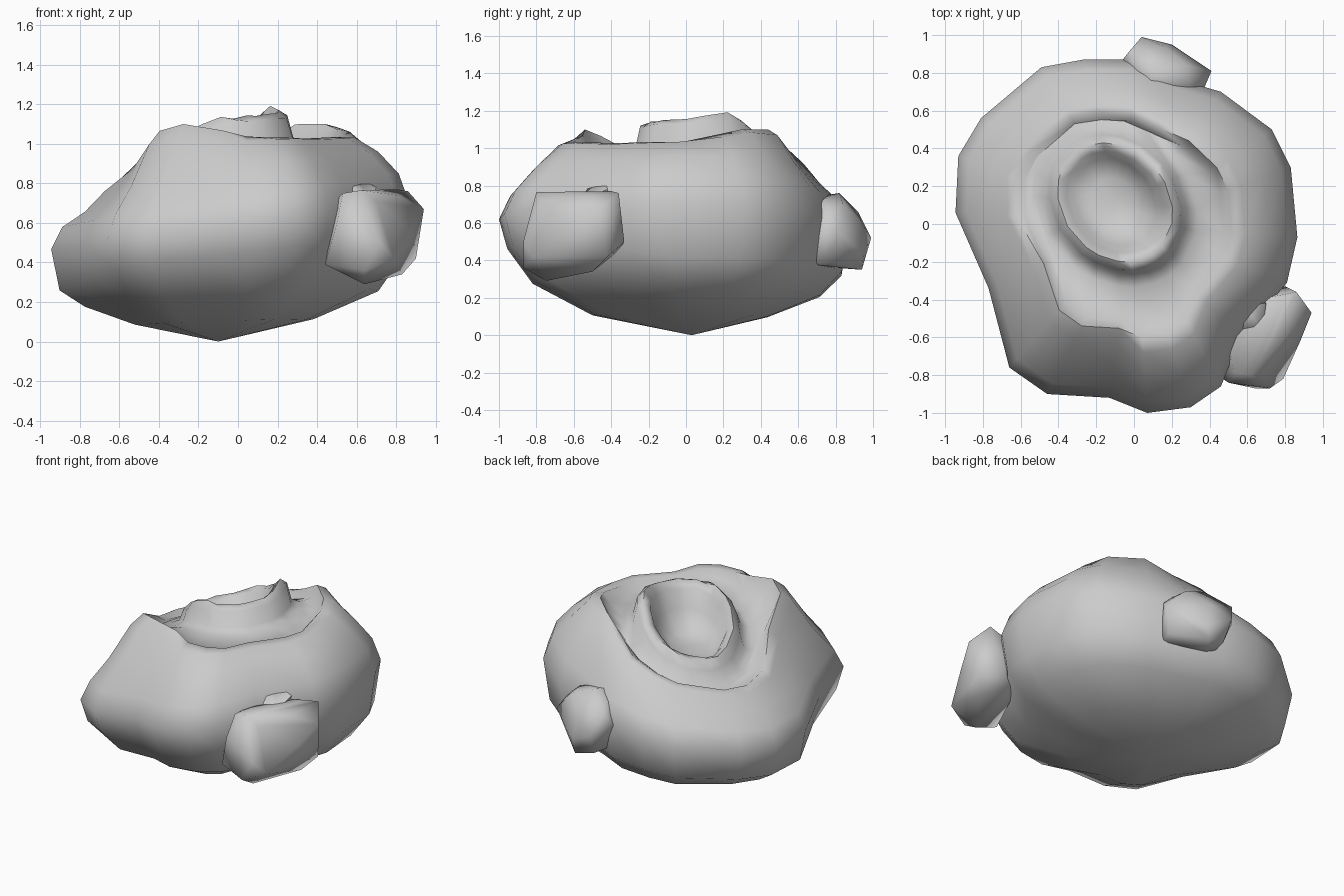
import bpy, bmesh, math, random

random.seed(4)

# widest outline of the boulder, seen from above
OUT = [(-.93, .36), (-.81, .56), (-.49, .83), (-.27, .87), (-.02, .87), (.22, .77), (.46, .70),
       (.73, .50), (.83, .30), (.865, -.07), (.81, -.31), (.56, -.61), (.46, -.86), (.30, -.97),
       (.07, -1.0), (-.13, -.92), (-.46, -.90), (-.66, -.76), (-.77, -.34), (-.945, .06)]


def finish(bm, name, angle=50):
    bmesh.ops.recalc_face_normals(bm, faces=bm.faces)
    me = bpy.data.meshes.new(name)
    bm.to_mesh(me)
    bm.free()
    ob = bpy.data.objects.new(name, me)
    bpy.context.collection.objects.link(ob)
    bpy.ops.object.select_all(action='DESELECT')
    ob.select_set(True)
    bpy.context.view_layer.objects.active = ob
    bpy.ops.object.shade_smooth_by_angle(angle=math.radians(angle))
    return ob


def bump(x, y, cx, cy, r):
    return math.exp(-((x - cx) ** 2 + (y - cy) ** 2) / (r * r))


def sag(x, y, k):
    # the top slopes away towards the back left
    return k * max(0, -.85 * x + .5 * y)


# boulder body: stacked rings from base to rim, then into the crater
bm = bmesh.new()
rings = []
# scale, base height, slope along x, front lift, corner lift, sag, growth to back left
for s, z, sx, fl, lift, k, g in [
        (.5, .10, .03, .01, 0, 0, 0), (.82, .215, .05, .07, 0, 0, 0), (.955, .34, .09, .12, 0, 0, 0),
        (1, .59, .13, .02, 0, 0, 0), (.94, .735, .14, 0, 0, .04, 0), (.82, .86, .14, 0, .02, .14, 0),
        (.68, .975, .09, 0, .08, .26, .05), (.60, 1.01, .04, 0, .085, .33, .09),
        (.55, .965, .05, 0, .05, .33, .09)]:
    ring = []
    for ox, oy in OUT:
        q = s + g * max(0, (-.6 * ox + .8 * oy) / math.hypot(ox, oy))
        x, y = ox * q, oy * q
        h = z + sx * x + fl * max(0, -y) - sag(x, y, k)
        if lift:
            h += lift * (bump(x, y, -.4, -.5, .3) + .3 * (y / .6) ** 2 + .8 * bump(x, y, .45, .42, .3))
            if s < .62:
                h += random.uniform(-.015, .015)
        if s == .5:
            x -= .05
        ring.append(bm.verts.new((x, y, h)))
    rings.append(ring)

# crater lip: radii, height, slope along x, sag
for rx, ry, z, sx, k in [(.43, .45, .98, .06, .33), (.375, .385, 1.01, .08, .36),
                         (.345, .36, 1.11, .10, .44), (.30, .315, 1.14, .10, .44),
                         (.255, .27, 1.10, .10, .42), (.215, .23, .98, .1, .3), (.12, .13, .87, 0, .1)]:
    ring = []
    for x, y in OUT:
        a = math.atan2(y, x)
        dy = ry * math.sin(a)
        px, py = -.1 + rx * math.cos(a) - .18 * dy, .115 + dy
        h = z + sx * px - sag(px, py, k)
        if z > 1.05:
            h += .03 * bump(px, py, .16, .25, .15) + random.uniform(-.012, .012)
        ring.append(bm.verts.new((px, py, h)))
    rings.append(ring)

N = len(OUT)
for a, b in zip(rings, rings[1:]):
    for i in range(N):
        j = (i + 1) % N
        bm.faces.new((a[i], a[j], b[j], b[i]))
for ring, tip in ((rings[0], (-.1, .03, 0)), (rings[-1], (-.1, .11, .85))):
    t = bm.verts.new(tip)
    for i in range(N):
        bm.faces.new((ring[i], ring[(i + 1) % N], t))
finish(bm, "boulder_body", 65)


# faceted lumps clinging to the sides
def lump(name, pts):
    bm = bmesh.new()
    for p in pts:
        bm.verts.new(p)
    bmesh.ops.convex_hull(bm, input=bm.verts[:])
    loose = [v for v in bm.verts if not v.link_faces]
    bmesh.ops.delete(bm, geom=loose, context='VERTS')
    return finish(bm, name, 75)


lump("front_lump", [(.44, -.80, .39), (.64, -.87, .36), (.64, -.75, .29), (.72, -.87, .5), (.79, -.82, .42),
                    (.83, -.5, .34), (.9, -.42, .42), (.94, -.47, .67), (.86, -.36, .76), (.80, -.33, .5),
                    (.55, -.42, .72), (.50, -.62, .72), (.50, -.84, .60), (.62, -.36, .45),
                    (.88, -.62, .56), (.80, -.60, .74), (.70, -.78, .71), (.53, -.79, .75),
                    (.62, -.80, .765), (.80, -.40, .77)])
lump("front_lump_knob", [(.51, -.50, .83), (.58, -.43, .84), (.50, -.42, .79), (.70, -.42, .78),
                         (.50, -.60, .68), (.68, -.56, .72), (.62, -.38, .6), (.55, -.5, .6)])
lump("back_lump", [(-.06, .87, .58), (-.02, .92, .66), (.04, .99, .52), (.20, .95, .44), (.16, .94, .60),
                   (.41, .81, .55), (.38, .74, .62), (.36, .76, .40), (.05, .92, .38), (.18, .94, .35),
                   (.0, .66, .37), (.34, .66, .38), (.06, .70, .74), (.30, .68, .70), (.12, .82, .76),
                   (.28, .84, .70)])
